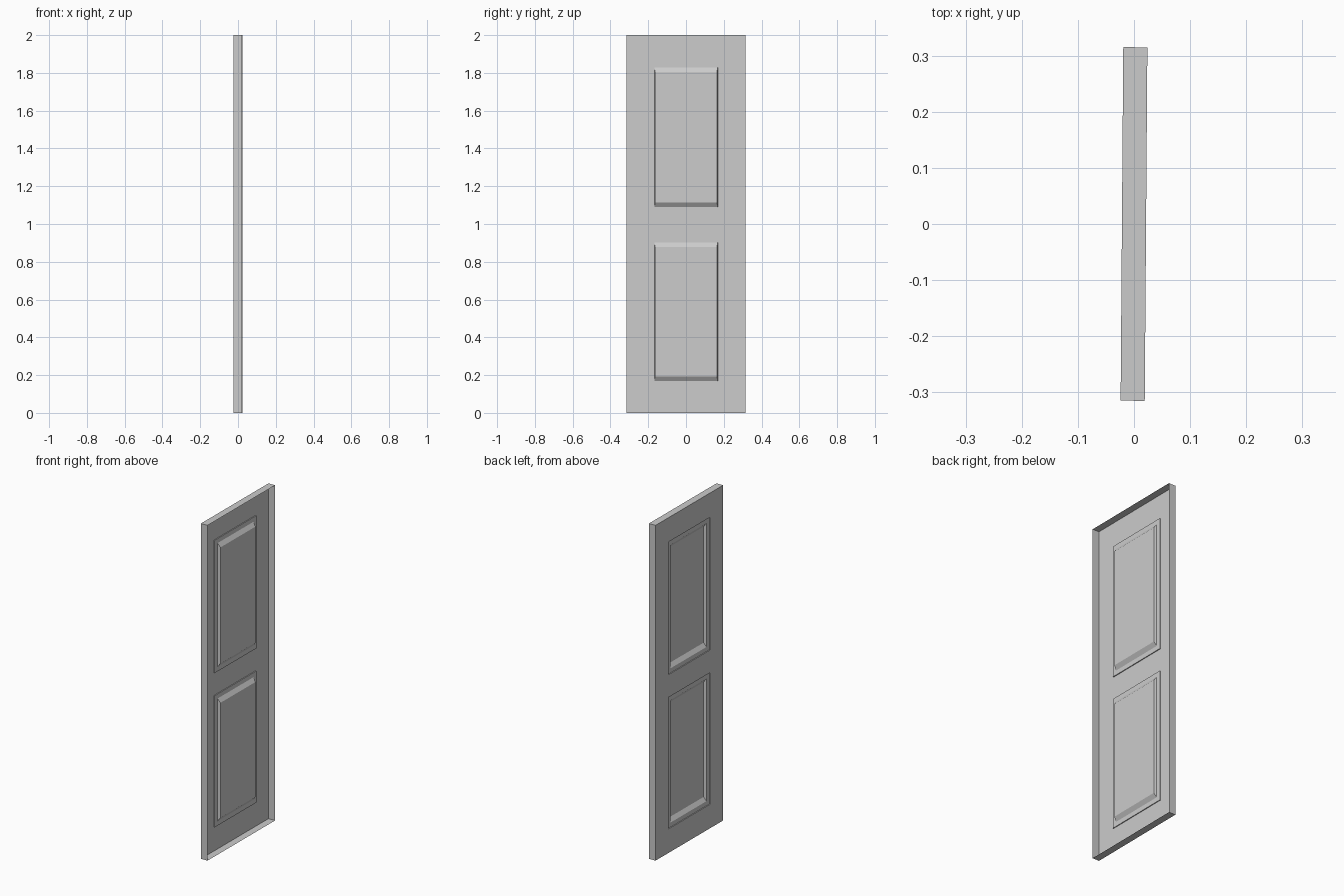
import bpy
import bmesh
from mathutils import Matrix, Vector

cube = bpy.data.objects.get("Cube")
if cube:
    bpy.data.objects.remove(cube, do_unlink=True)

WIDTH, HEIGHT, THICK = 0.63, 2.0, 0.043
PANEL_Y = 0.194
PANELS = [(0.143, 0.928), (1.063, 1.855)]

# Plain grey paint
paint = bpy.data.materials.new("grey_paint")
paint.use_nodes = True
grey = (0.6, 0.6, 0.6, 1.0)
paint.diffuse_color = grey
paint.node_tree.nodes["Principled BSDF"].inputs["Base Color"].default_value = grey


def cut(bm, point, normal):
    """Slice the slab along one panel border."""
    geom = bm.verts[:] + bm.edges[:] + bm.faces[:]
    bmesh.ops.bisect_plane(bm, geom=geom, plane_co=point, plane_no=normal)


def push(bm, face, depth, shrink_y=0.0, shrink_z=0.0):
    """Extrude a face into the slab, drawing its borders inward."""
    face = bmesh.ops.extrude_discrete_faces(bm, faces=[face])["faces"][0]
    centre = face.calc_center_median()
    for v in face.verts:
        v.co.x += depth
        v.co.y -= shrink_y if v.co.y > centre.y else -shrink_y
        v.co.z -= shrink_z if v.co.z > centre.z else -shrink_z
    return face


# Door slab: a shallow shell, open on its left side
bm = bmesh.new()
bmesh.ops.create_cube(bm, size=1.0)
bmesh.ops.scale(bm, vec=(THICK, WIDTH, HEIGHT), verts=bm.verts)
bmesh.ops.translate(bm, vec=(0, 0, HEIGHT / 2), verts=bm.verts)
open_side = [f for f in bm.faces if f.normal.x > 0.9]
bmesh.ops.delete(bm, geom=open_side, context="FACES")

for y in (-PANEL_Y, PANEL_Y):
    cut(bm, (0, y, 0), (0, 1, 0))
for low, high in PANELS:
    cut(bm, (0, 0, low), (0, 0, 1))
    cut(bm, (0, 0, high), (0, 0, 1))

# Recessed panels: small step, flat margin, then a sloped border
for low, high in PANELS:
    middle = Vector((-THICK / 2, 0, (low + high) / 2))
    face = min(bm.faces, key=lambda f: (f.calc_center_median() - middle).length)
    face = push(bm, face, 0.005)
    face = push(bm, face, 0.0, 0.026, 0.027)
    push(bm, face, 0.016, 0.005, 0.023)

# The door stands very slightly ajar
bmesh.ops.rotate(bm, cent=(0, 0, 0), matrix=Matrix.Rotation(-0.0075, 3, "Z"), verts=bm.verts)

mesh = bpy.data.meshes.new("door_panel")
bm.to_mesh(mesh)
bm.free()
mesh.materials.append(paint)
door = bpy.data.objects.new("door_panel", mesh)
bpy.context.collection.objects.link(door)
